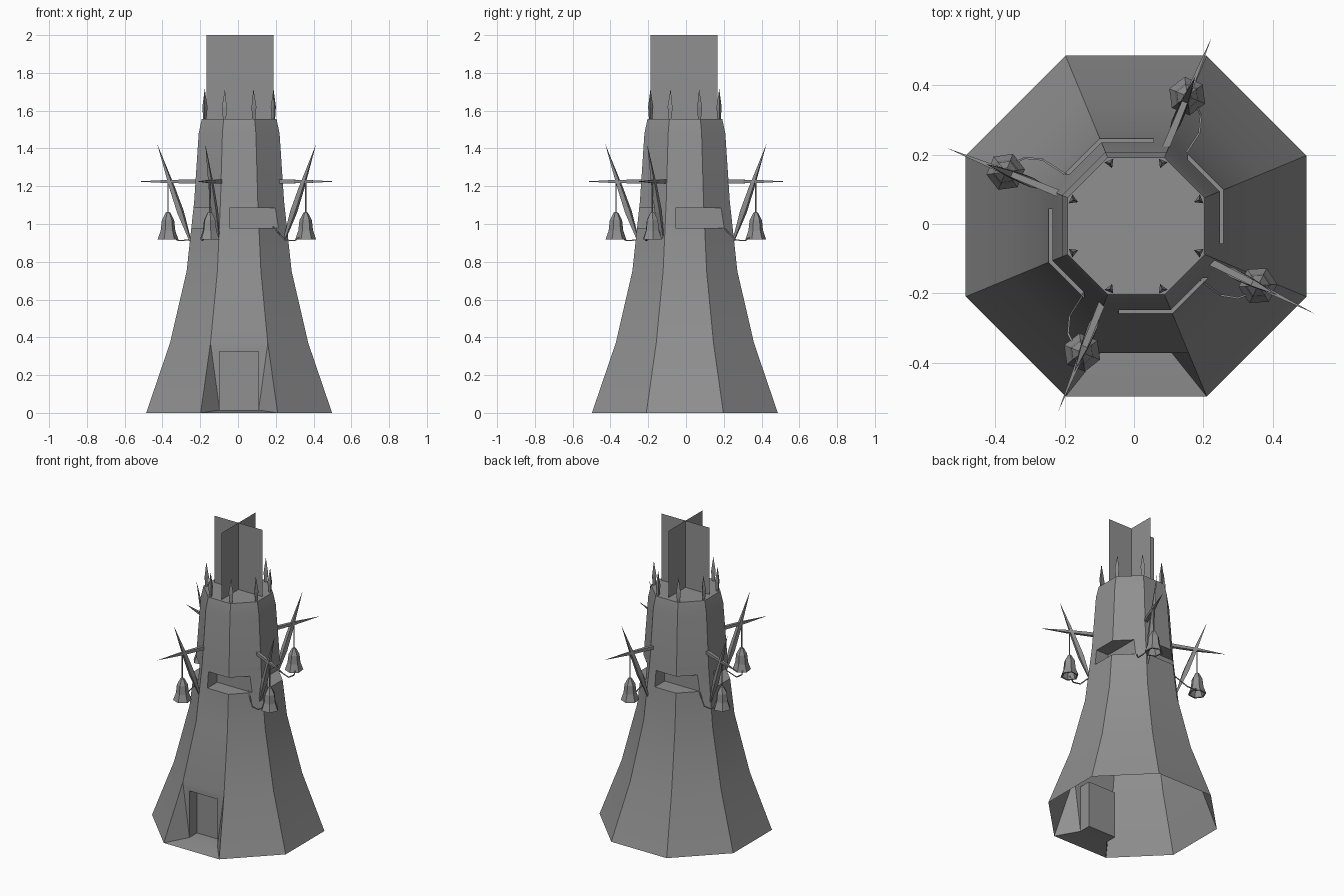
import bpy, bmesh, math
from mathutils import Matrix, Vector

if "Cube" in bpy.data.objects:
    bpy.data.objects.remove(bpy.data.objects["Cube"], do_unlink=True)

CENTRE = Matrix.Translation((0.006, -0.006, 0))

stone = bpy.data.materials.new("plain_grey")
stone.use_nodes = True
GREY = (0.28, 0.28, 0.28, 1)
stone.diffuse_color = GREY
stone.node_tree.nodes["Principled BSDF"].inputs["Base Color"].default_value = GREY


def spin(degrees):
    return Matrix.Rotation(math.radians(degrees), 4, 'Z')


def lathe(bm, profile, sides, matrix=Matrix(), phase=0.5, caps=True):
    """Skin rings of (radius, height) around a local z axis."""
    rings = []
    for r, z in profile:
        turn = [math.tau * (i + phase) / sides for i in range(sides)]
        rings.append([bm.verts.new(matrix @ Vector((r * math.cos(a), r * math.sin(a), z))) for a in turn])
    for low, high in zip(rings, rings[1:]):
        for i in range(sides):
            j = (i + 1) % sides
            bm.faces.new((low[i], low[j], high[j], high[i]))
    if caps:
        bm.faces.new(rings[0][::-1])
        bm.faces.new(rings[-1])


def rod(bm, start, end, shape, sides=4):
    """Tapered rod; shape lists (fraction along, radius)."""
    start, end = Vector(start), Vector(end)
    axis = end - start
    matrix = Matrix.Translation(start) @ axis.to_track_quat('Z', 'Y').to_matrix().to_4x4()
    lathe(bm, [(r, t * axis.length) for t, r in shape], sides, matrix)


def finish(name, bm, matrix=Matrix(), smooth=False, weld=True):
    if weld:
        bmesh.ops.remove_doubles(bm, verts=bm.verts, dist=0.0002)
        bmesh.ops.recalc_face_normals(bm, faces=bm.faces)
    bm.transform(matrix)
    mesh = bpy.data.meshes.new(name)
    bm.to_mesh(mesh)
    bm.free()
    mesh.materials.append(stone)
    obj = bpy.data.objects.new(name, mesh)
    bpy.context.collection.objects.link(obj)
    if smooth:
        shade(obj)
    return obj


def shade(obj):
    bpy.ops.object.select_all(action='DESELECT')
    obj.select_set(True)
    bpy.context.view_layer.objects.active = obj
    bpy.ops.object.shade_smooth_by_angle(angle=math.radians(30))


# Flared eight-sided tower
TIERS = [(0.492, 0), (0.366, 0.37), (0.278, 0.75), (0.238, 1.12), (0.214, 1.48), (0.198, 1.556)]
bm = bmesh.new()
lathe(bm, [(a / math.cos(math.pi / 8), z) for a, z in TIERS], 8)
tower = finish("tower", bm)

# Corner window slots, one per quarter turn
bm = bmesh.new()
low, high = Vector((-0.05, -0.4, 0.98)), Vector((0.3, -0.15, 1.085))
for k in range(4):
    box = (spin(90 * k) @ Matrix.Translation((low + high) / 2)
           @ Matrix.Diagonal((*(high - low), 1)))
    bmesh.ops.create_cube(bm, size=1, matrix=box)
cutter = finish("slot_cutter", bm)
cutter.hide_render = True
cut = tower.modifiers.new("slots", 'BOOLEAN')
cut.operation = 'DIFFERENCE'
cut.solver = 'EXACT'
cut.object = cutter
graph = bpy.context.evaluated_depsgraph_get()
bm = bmesh.new()
bm.from_mesh(bpy.data.meshes.new_from_object(tower.evaluated_get(graph)))
for helper in (tower, cutter):
    bpy.data.objects.remove(helper, do_unlink=True)

# Open underside, and the lower front face swapped for a doorway
bm.normal_update()
removed = []
for f in bm.faces:
    middle = f.calc_center_median()
    underside = middle.z < 0.001
    doorway = middle.z < 0.37 and f.normal.y < -0.85
    if underside or doorway:
        removed.append(f)
bmesh.ops.delete(bm, geom=removed, context='FACES')


def mirrored(x, y, z):
    return [bm.verts.new((s * x, y, z)) for s in (-1, 1)]


base_y, wall_y = -TIERS[0][0], -TIERS[1][0]
back_y = wall_y + 0.08
slope = math.tan(math.pi / 8)
base = mirrored(-base_y * slope, base_y, 0)
top = mirrored(-wall_y * slope, wall_y, TIERS[1][1])
sill = mirrored(0.103, wall_y, 0.015)
lintel = mirrored(0.103, wall_y, 0.325)
back_sill = mirrored(0.103, back_y, 0.015)
back_lintel = mirrored(0.103, back_y, 0.325)
for s in (0, 1):
    bm.faces.new((base[s], sill[s], top[s]))
    bm.faces.new((top[s], sill[s], lintel[s]))
    bm.faces.new((sill[s], back_sill[s], back_lintel[s], lintel[s]))
for a, b in ((base, sill), (top, lintel), (sill, back_sill),
             (lintel, back_lintel), (back_sill, back_lintel)):
    bm.faces.new((a[0], a[1], b[1], b[0]))
finish("tower", bm, CENTRE, smooth=True)

# Crossed upright sheets on the roof
bm = bmesh.new()
for k in range(2):
    corners = [(-0.178, 1.556), (0.178, 1.556), (0.178, 2), (-0.178, 2)]
    bm.faces.new([bm.verts.new(spin(90 * k) @ Vector((x, 0, z))) for x, z in corners])
finish("roof_sheets", bm, Matrix.Translation((0.011, -0.011, 0)), weld=False)

# Blade-like spikes around the rim
bm = bmesh.new()
for k in range(8):
    place = spin(22.5 + 45 * k) @ Matrix.Translation((0.197, 0, 0))
    lathe(bm, [(0.009, 1.54), (0.016, 1.62), (0, 1.715)], 3, place)
finish("rim_spikes", bm, CENTRE)

# Lantern arms: crossbeam, slanted brace, cord, lantern and cable
LANTERN = [(0, 1.065), (0.012, 1.06), (0.033, 1.02), (0.039, 0.965), (0.056, 0.917),
           (0.045, 0.917), (0.03, 0.965), (0.025, 1.01), (0, 1.015)]
CABLE = [(0.235, -0.058, 0.985), (0.315, -0.073, 0.915), (0.364, -0.058, 0.912), (0.39, -0.03, 0.935)]
THIN = [(0, 0.004), (1, 0.004)]
for number, heading in enumerate((-26.4, 67.4, 157.9, 248), 1):
    turn = spin(heading)

    bm = bmesh.new()
    rod(bm, (0.22, 0, 1.225), (0.583, 0, 1.225), [(0, 0.015), (0.5, 0.012), (1, 0)])
    finish(f"crossbeam_{number}", bm, turn)

    bm = bmesh.new()
    rod(bm, (0.272, 0, 0.91), (0.462, 0, 1.425), [(0, 0.006), (0.3, 0.02), (0.55, 0.016), (1, 0)])
    finish(f"brace_{number}", bm, turn)

    bm = bmesh.new()
    rod(bm, (0.4, 0, 1.055), (0.4, 0, 1.225), THIN)
    finish(f"cord_{number}", bm, turn)

    bm = bmesh.new()
    lathe(bm, LANTERN, 6, Matrix.Translation((0.4, 0, 0)), caps=False)
    finish(f"lantern_{number}", bm, turn)

    bm = bmesh.new()
    for start, end in zip(CABLE, CABLE[1:]):
        rod(bm, start, end, THIN)
    finish(f"cable_{number}", bm, turn)
